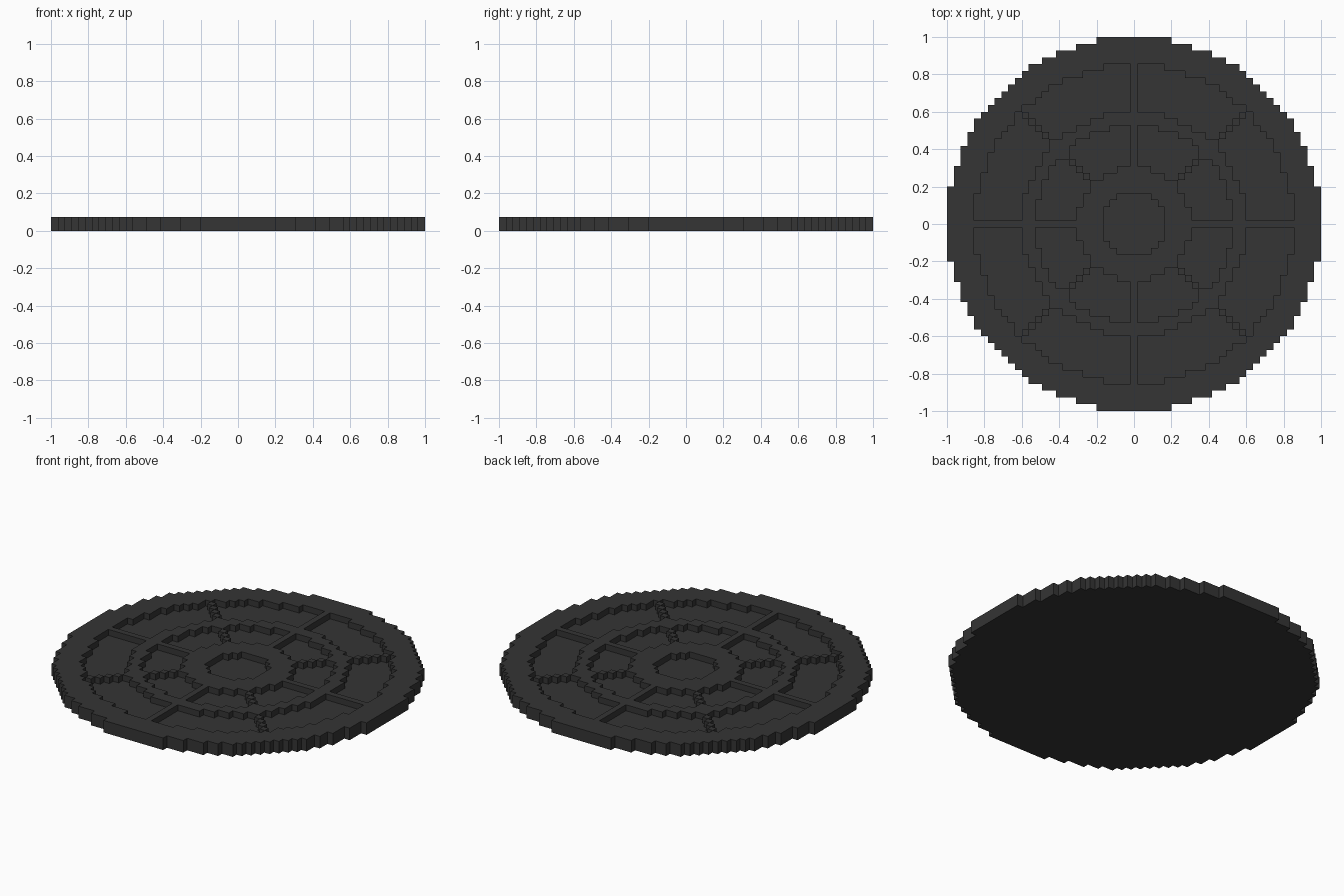
import bpy, bmesh

if "Cube" in bpy.data.objects:
    bpy.data.objects.remove(bpy.data.objects["Cube"])

N = 27                 # cells each side of the centre cell
C = 2 / (2 * N + 1)    # voxel size
R2 = (N + 0.5) ** 2    # squared radius in cells


def height(i, j):
    """Layers of voxels at a cell: 0 outside, 1 in a pocket, 2 on rim, rings and spokes."""
    d = i * i + j * j
    if d > R2:
        return 0
    if d < 23:                                   # round centre pocket
        return 1
    spoke = i == 0 or j == 0 or abs(i) == abs(j)
    outer = 0.60 ** 2 * R2 <= d <= 0.85 ** 2 * R2
    inner = 0.30 ** 2 * R2 <= d <= 0.525 ** 2 * R2
    return 1 if (outer or inner) and not spoke else 2


bm = bmesh.new()


def quad(*pts):
    bm.faces.new([bm.verts.new(p) for p in pts])


# stepped cover: tops, underside and walls
for i in range(-N, N + 1):
    for j in range(-N, N + 1):
        h = height(i, j)
        if not h:
            continue
        x0, x1 = (i - 0.5) * C, (i + 0.5) * C
        y0, y1 = (j - 0.5) * C, (j + 0.5) * C
        z = h * C
        quad((x0, y0, z), (x1, y0, z), (x1, y1, z), (x0, y1, z))
        quad((x0, y1, 0), (x1, y1, 0), (x1, y0, 0), (x0, y0, 0))
        sides = [(1, 0, (x1, y0), (x1, y1)), (-1, 0, (x0, y1), (x0, y0)),
                 (0, 1, (x1, y1), (x0, y1)), (0, -1, (x0, y0), (x1, y0))]
        for di, dj, a, b in sides:
            for k in range(height(i + di, j + dj), h):
                lo, hi = k * C, (k + 1) * C
                quad((*a, lo), (*b, lo), (*b, hi), (*a, hi))

bmesh.ops.remove_doubles(bm, verts=bm.verts[:], dist=C * 0.01)

mesh = bpy.data.meshes.new("round_cover")
bm.to_mesh(mesh)
bm.free()
cover = bpy.data.objects.new("round_cover", mesh)
bpy.context.collection.objects.link(cover)

iron = bpy.data.materials.new("dark iron")
iron.diffuse_color = (0.035, 0.035, 0.035, 1)
iron.use_nodes = True
iron.node_tree.nodes["Principled BSDF"].inputs["Base Color"].default_value = iron.diffuse_color
mesh.materials.append(iron)
